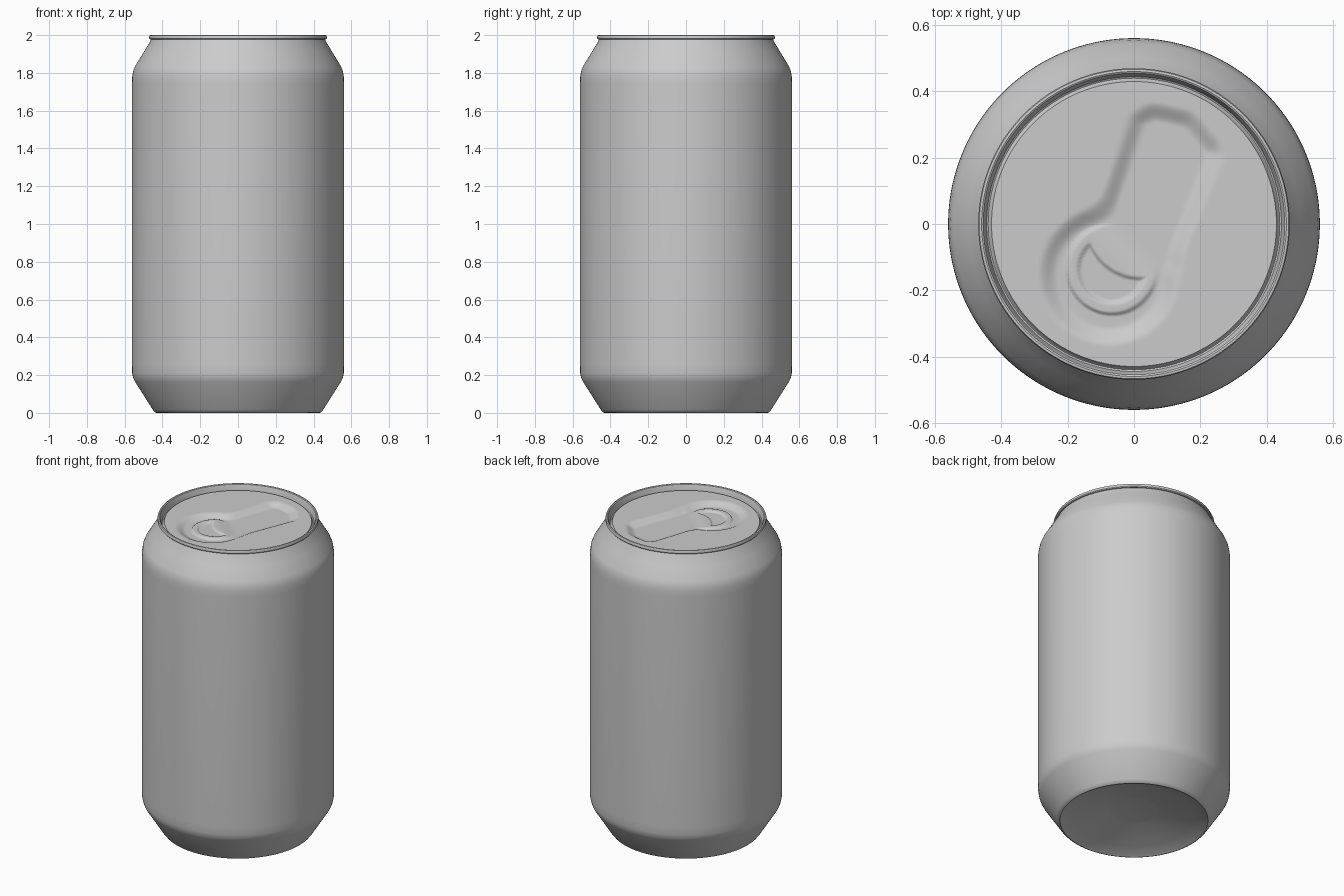
import bpy, bmesh, math
from mathutils import Vector

old = bpy.data.objects.get("Cube")
if old:
    bpy.data.objects.remove(old)

metal = bpy.data.materials.new("grey metal")
metal.use_nodes = True
grey = (0.6, 0.6, 0.6, 1)
metal.diffuse_color = grey
metal.node_tree.nodes["Principled BSDF"].inputs["Base Color"].default_value = grey

SIDES = 144


def finish(bm, name, angle):
    bmesh.ops.remove_doubles(bm, verts=bm.verts, dist=1e-5)
    mesh = bpy.data.meshes.new(name)
    bm.to_mesh(mesh)
    bm.free()
    mesh.materials.append(metal)
    ob = bpy.data.objects.new(name, mesh)
    bpy.context.collection.objects.link(ob)
    bpy.ops.object.select_all(action='DESELECT')
    bpy.context.view_layer.objects.active = ob
    ob.select_set(True)
    bpy.ops.object.shade_smooth_by_angle(angle=math.radians(angle))
    return ob


def lathe(profile, name, angle=35, height=None):
    """Revolve (radius, z) points; height(x, y) may add relief."""
    bm = bmesh.new()
    rings = []
    for r, z in profile:
        ring = []
        for i in range(SIDES):
            a = math.tau * i / SIDES
            x, y = r * math.cos(a), r * math.sin(a)
            ring.append(bm.verts.new((x, y, z + (height(x, y) if height else 0))))
        rings.append(ring)
    for low, high in zip(rings, rings[1:]):
        for i in range(SIDES):
            j = (i + 1) % SIDES
            bm.faces.new((low[i], low[j], high[j], high[i]))
    return finish(bm, name, angle)


# Body: domed underside, foot, straight wall and tapered shoulder
lathe([(0.001, 0.075), (0.13, 0.073), (0.15, 0.07), (0.25, 0.05), (0.35, 0.026),
       (0.42, 0.006), (0.432, 0), (0.44, 0.003), (0.452, 0.018), (0.5, 0.094),
       (0.545, 0.165), (0.555, 0.185), (0.56, 0.21), (0.561, 0.26),
       (0.561, 1.74), (0.56, 1.78), (0.555, 1.81), (0.545, 1.835),
       (0.5, 1.909), (0.464, 1.968), (0.458, 1.982)], "can_body")

# Rolled rim with the countersink groove inside
lathe([(0.456, 1.976), (0.466, 1.977), (0.47, 1.982), (0.47, 1.993),
       (0.467, 1.999), (0.46, 2), (0.455, 1.997), (0.452, 1.99),
       (0.445, 1.955), (0.44, 1.952), (0.436, 1.956), (0.43, 1.97)], "can_rim")

# Lid relief: a keyhole recess made of a round basin and a tapered tab bay
BASIN = Vector((-0.075, -0.155))
BAY = [Vector(p) for p in ((-0.1, -0.1), (0.09, -0.1), (0.215, 0.215),
                           (0.15, 0.29), (0.06, 0.31), (0.035, 0.295))]


def smooth(a, b, t):
    t = min(1, max(0, (t - a) / (b - a)))
    return t * t * (3 - 2 * t)


def bay_distance(p):
    best, inside = 9, True
    for a, b in zip(BAY, BAY[1:] + BAY[:1]):
        e, w = b - a, p - a
        t = min(1, max(0, w.dot(e) / e.dot(e)))
        best = min(best, (w - e * t).length)
        inside = inside and e.x * w.y - e.y * w.x >= 0
    return -best if inside else best


def relief(x, y):
    p = Vector((x, y))
    d1 = (p - BASIN).length - 0.19
    d2 = bay_distance(p) - 0.035
    k = 0.05
    h = max(k - abs(d1 - d2), 0) / k
    d = min(d1, d2) - h * h * k / 4
    z = -0.022 * (1 - smooth(-0.035, 0.025, d))
    # Raised opening panel, fading toward the upper right
    q = p - Vector((-0.067, -0.137))
    fade = 1 - smooth(0.02, 0.11, (q.x + q.y) * 0.7)
    z += 0.01 * fade * (1 - smooth(0.131, 0.139, q.length))
    # Crescent pressed into the panel
    c = max(q.length - 0.1, 0.165 - (p - Vector((0.02, 0))).length)
    return z - 0.009 * (1 - smooth(-0.006, 0.006, c))


RINGS = 90
lathe([(max(0.0005, 0.43 * (1 - i / RINGS)), 1.97) for i in range(RINGS + 1)],
      "can_lid", 60, relief)
